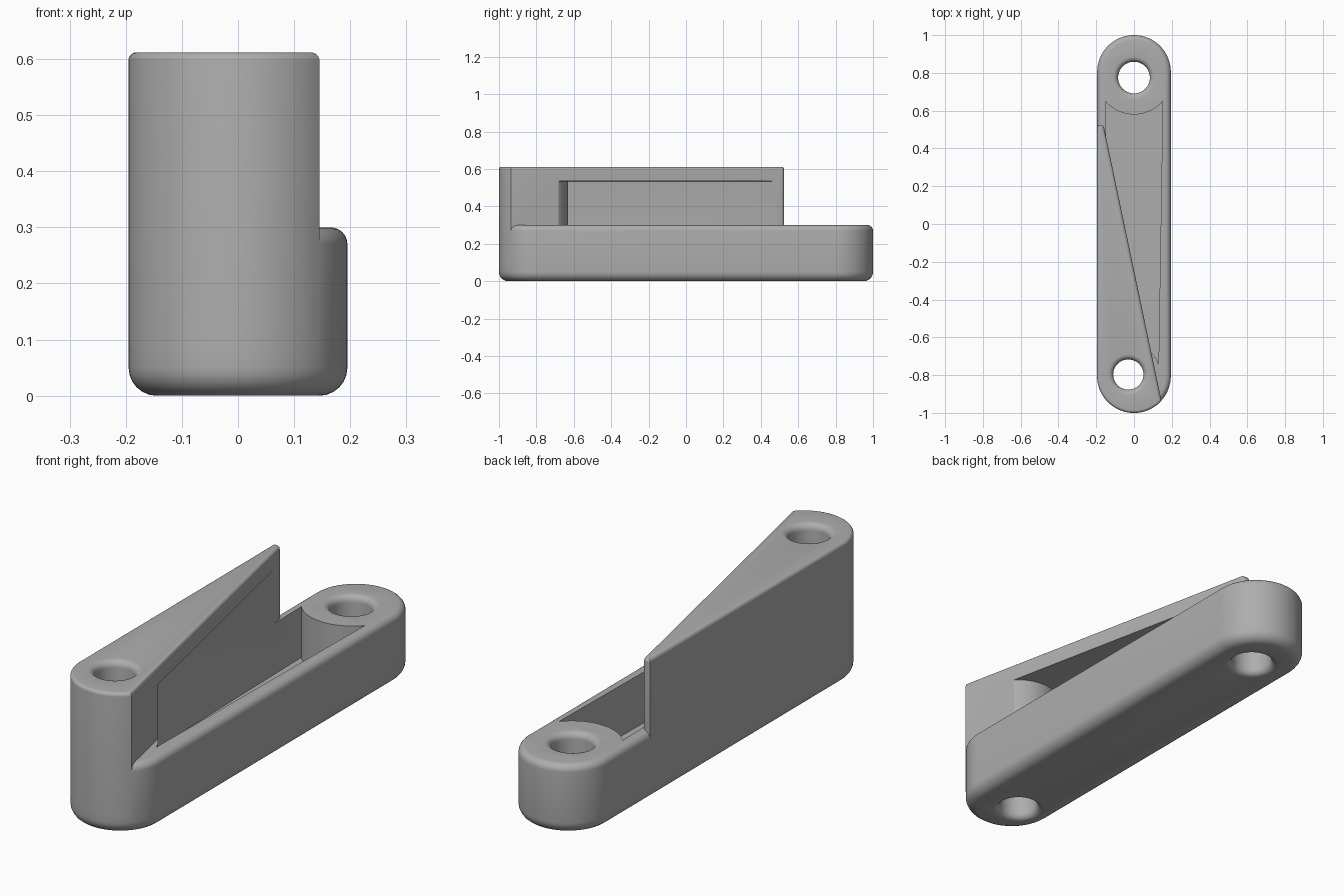
import bpy, bmesh, math

cube = bpy.data.objects.get("Cube")
if cube:
    bpy.data.objects.remove(cube)

W = 0.195            # half width of the body
END = 1 - W          # centre of each rounded end
BASE_H, TOP_H = 0.3, 0.612

grey = bpy.data.materials.new("plain grey")
grey.use_nodes = True
color = (0.42, 0.42, 0.42, 1)
grey.diffuse_color = color
grey.node_tree.nodes["Principled BSDF"].inputs["Base Color"].default_value = color


def arc(cx, cy, r, a0, a1, n=32):
    """Points along an arc, angles in degrees."""
    angles = [math.radians(a0 + (a1 - a0) * i / n) for i in range(n + 1)]
    return [(cx + r * math.cos(a), cy + r * math.sin(a)) for a in angles]


def prism(name, outline, z0, z1, round_bottom=0, round_top=0):
    """Extrude an outline upward and round its bottom and top rims."""
    bm = bmesh.new()
    face = bm.faces.new([bm.verts.new((x, y, z0)) for x, y in outline])
    top = bmesh.ops.extrude_face_region(bm, geom=[face])["geom"]
    for v in top:
        if isinstance(v, bmesh.types.BMVert):
            v.co.z = z1
    bmesh.ops.recalc_face_normals(bm, faces=bm.faces[:])
    for z, r in ((z0, round_bottom), (z1, round_top)):
        if r:
            rim = [e for e in bm.edges if all(abs(v.co.z - z) < 1e-5 for v in e.verts)]
            bmesh.ops.bevel(bm, geom=rim, offset=r, segments=6, profile=0.5,
                            affect='EDGES', clamp_overlap=True)
    return finish(name, bm)


def finish(name, bm):
    mesh = bpy.data.meshes.new(name)
    bm.to_mesh(mesh)
    bm.free()
    mesh.materials.append(grey)
    obj = bpy.data.objects.new(name, mesh)
    bpy.context.collection.objects.link(obj)
    return obj


def flared_hole(name, x, y, r, height, flare=0.028, n=48):
    """Cutter for a through hole whose two rims are rounded outward."""
    steps = [math.radians(90 * i / 6) for i in range(7)]
    low = [(r + flare * (1 - math.sin(a)), flare * (1 - math.cos(a))) for a in steps]
    profile = [(low[0][0], -0.05)] + low
    profile += [(pr, height - pz) for pr, pz in reversed(profile)]
    bm = bmesh.new()
    rings = [[bm.verts.new((px, py, pz)) for px, py in arc(x, y, pr, 0, 360, n)[:-1]]
             for pr, pz in profile]
    for a, b in zip(rings, rings[1:]):
        for i in range(n):
            j = (i + 1) % n
            bm.faces.new((a[i], a[j], b[j], b[i]))
    bm.faces.new(rings[0])
    bm.faces.new(rings[-1])
    bmesh.ops.recalc_face_normals(bm, faces=bm.faces[:])
    return finish(name, bm)


def combine(target, other, operation):
    other.hide_render = True
    mod = target.modifiers.new(operation, 'BOOLEAN')
    mod.operation, mod.solver, mod.object = operation, 'EXACT', other
    bpy.context.view_layer.objects.active = target
    bpy.ops.object.modifier_apply(modifier=mod.name)
    bpy.data.objects.remove(other)


# Long base with round ends
stadium = arc(0, END, W, 0, 180) + arc(0, -END, W, 180, 360)
body = prism("wedge_body", stadium, 0, BASE_H, 0.05, 0.03)

# Tall wedge: follows the outer wall, then runs back along a diagonal
R = W + 0.0004
wedge_outline = arc(0, -END, R, 180, 318, 40)
wedge_outline += arc(-0.178, 0.505, 0.02, 10, 90, 6) + [(-R, 0.525)]
wedge = prism("wedge", wedge_outline, 0.08, TOP_H, 0, 0.015)
combine(body, wedge, 'UNION')

# Pocket hollowing the base and undercutting the wedge
pocket_outline = arc(0, 0.78, 0.2, 220.5, 319.5) + arc(-0.03, -0.8, 0.17, 19.8, 126)
pocket = prism("pocket", pocket_outline, 0.08, 0.535, 0, 0.03)
combine(body, pocket, 'DIFFERENCE')

# Through holes at both ends
combine(body, flared_hole("front_hole", -0.03, -0.797, 0.08, TOP_H), 'DIFFERENCE')
combine(body, flared_hole("back_hole", 0, 0.775, 0.084, BASE_H), 'DIFFERENCE')

# Smooth shading with crisp edges
bpy.ops.object.select_all(action='DESELECT')
body.select_set(True)
bpy.context.view_layer.objects.active = body
bpy.ops.object.shade_smooth_by_angle(angle=math.radians(30))
